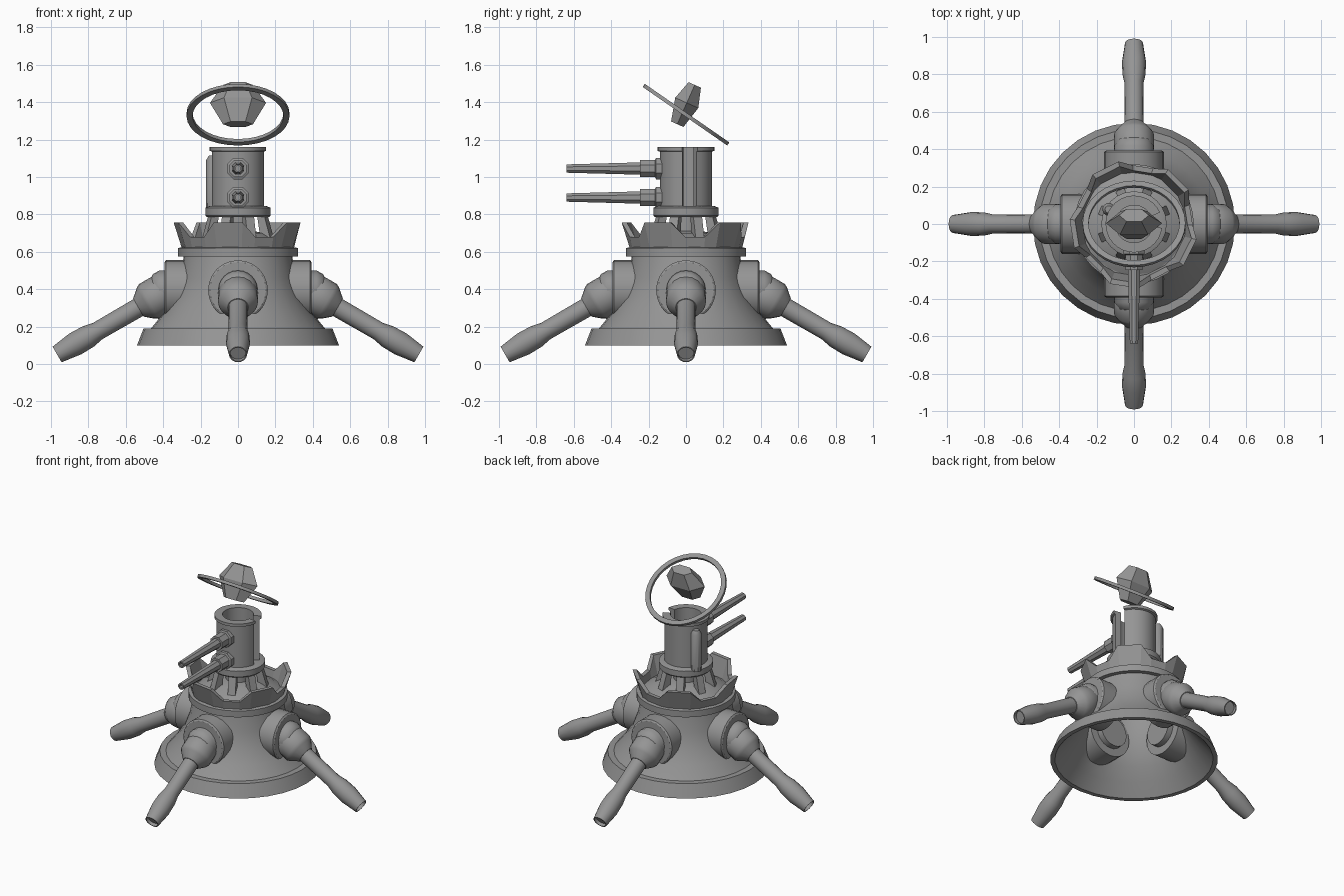
import bpy, bmesh
from math import sin, cos, pi, radians
from mathutils import Matrix, Vector

if "Cube" in bpy.data.objects:
    bpy.data.objects.remove(bpy.data.objects["Cube"], do_unlink=True)

GREY = (0.3, 0.3, 0.3, 1)
mat = bpy.data.materials.new("plain grey")
mat.use_nodes = True
mat.diffuse_color = GREY
bsdf = next(n for n in mat.node_tree.nodes if n.type == 'BSDF_PRINCIPLED')
bsdf.inputs["Base Color"].default_value = GREY


def finish(name, bm, matrix=None, smooth=True):
    bmesh.ops.remove_doubles(bm, verts=bm.verts, dist=1e-5)
    bmesh.ops.recalc_face_normals(bm, faces=bm.faces)
    if matrix:
        bm.transform(matrix)
    mesh = bpy.data.meshes.new(name)
    bm.to_mesh(mesh)
    bm.free()
    mesh.materials.append(mat)
    ob = bpy.data.objects.new(name, mesh)
    bpy.context.collection.objects.link(ob)
    if smooth:
        bpy.ops.object.select_all(action='DESELECT')
        ob.select_set(True)
        bpy.context.view_layer.objects.active = ob
        bpy.ops.object.shade_smooth_by_angle(angle=radians(35))
    return ob


def lathe(name, profile, segs=24, matrix=None, smooth=True, loop=False, arc=None, turn=0):
    """Spin (radius, height) points round z; loop closes the section, arc limits the sweep."""
    bm = bmesh.new()
    start, end = arc or (turn, turn + 360)
    rings = []
    for i in range(segs + 1):
        a = radians(start + (end - start) * i / segs)
        rings.append([bm.verts.new((r * cos(a), r * sin(a), z)) for r, z in profile])
    n = len(profile)
    for r0, r1 in zip(rings, rings[1:]):
        for j in range(n if loop else n - 1):
            k = (j + 1) % n
            bm.faces.new((r0[j], r1[j], r1[k], r0[k]))
    if arc:
        bm.faces.new(rings[0])
        bm.faces.new(rings[-1])
    elif not loop:
        for j in (0, -1):
            if profile[j][0] > 0:
                bm.faces.new([r[j] for r in rings[:-1]])
    return finish(name, bm, matrix, smooth)


def along(origin, direction):
    """Matrix that lays the z axis along a direction from an origin."""
    return Matrix.Translation(origin) @ Vector(direction).to_track_quat('Z', 'Y').to_matrix().to_4x4()


# Hollow flared base with a foot rim and a neck band
lathe("base_hull", [(0.54, 0.10), (0.505, 0.19), (0.465, 0.19), (0.40, 0.27), (0.345, 0.36),
                    (0.31, 0.46), (0.29, 0.575), (0.32, 0.575), (0.32, 0.62), (0.27, 0.63),
                    (0.27, 0.57), (0.285, 0.46), (0.32, 0.35), (0.375, 0.26), (0.44, 0.18),
                    (0.51, 0.10)], 32, loop=True)

# Five-pointed crown, each point with a flat tip
bm = bmesh.new()
cols = []
for spike in range(5):
    for offset, top in ((-26, 0.68), (-13, 0.757), (13, 0.757), (26, 0.68)):
        a = radians(45 + 72 * spike + offset)
        col = []
        for r, z in ((0.295, 0.60), (0.29 + (top - 0.62) * 0.4, top),
                     (0.262 + (top - 0.62) * 0.4, top), (0.27, 0.60)):
            col.append(bm.verts.new((r * cos(a), r * sin(a), z)))
        cols.append(col)
for c0, c1 in zip(cols, cols[1:] + cols[:1]):
    for j in range(4):
        k = (j + 1) % 4
        bm.faces.new((c0[j], c1[j], c1[k], c0[k]))
finish("crown", bm, smooth=False)

# Sloped deck inside the crown and the struts carrying the turret
lathe("deck", [(0.28, 0.60), (0.28, 0.625), (0.15, 0.70), (0.08, 0.71), (0.08, 0.80),
               (0.05, 0.80), (0.05, 0.68), (0.14, 0.67)], loop=True)
for i in range(8):
    bm = bmesh.new()
    sides = [[bm.verts.new((x, y, z)) for x, z in ((0.20, 0.66), (0.16, 0.80), (0.12, 0.80), (0.14, 0.67))]
             for y in (-0.025, 0.025)]
    for s in sides:
        bm.faces.new(s)
    for j in range(4):
        k = (j + 1) % 4
        bm.faces.new((sides[0][j], sides[0][k], sides[1][k], sides[1][j]))
    finish("turret_strut", bm, Matrix.Rotation(pi * (i + 0.5) / 4, 4, 'Z'), False)

# Turret: collar, open slotted drum and a side pod
lathe("turret_collar", [(0.165, 0.785), (0.175, 0.795), (0.175, 0.835), (0.15, 0.845)])
lathe("turret_drum", [(0.14, 0.84), (0.14, 1.135), (0.152, 1.14), (0.152, 1.16),
                      (0.10, 1.16), (0.10, 0.84)], 28, loop=True, arc=(24, 352))
lathe("drum_pod", [(0, 0.83), (0.035, 0.83), (0.035, 1.09), (0.02, 1.115), (0, 1.115)], 10,
      Matrix.Translation((-0.135, 0.078, 0)))

# Twin guns, each a mount with a tapered hollow barrel
for z in (1.045, 0.89):
    place = along((0, 0, z), (0, -1, 0))
    lathe("gun_mount", [(0.062, 0.11), (0.062, 0.16), (0.05, 0.165), (0.05, 0.245)], 8, place, False, turn=22.5)
    lathe("gun_barrel", [(0.036, 0.23), (0.024, 0.64), (0.015, 0.64), (0.015, 0.58), (0, 0.58)], 8,
          place, turn=22.5)

# Four legs: wall socket, shoulder, elbow and tapering foot
for i in range(4):
    spin = Matrix.Rotation(i * pi / 2, 4, 'Z')
    out = spin @ along((0, 0, 0.395), (1, 0, 0))
    lathe("leg_socket", [(0.16, 0.24), (0.16, 0.385), (0.15, 0.392), (0.105, 0.392), (0.105, 0.24)], 24,
          out, loop=True)
    lathe("leg_shoulder", [(0.105, 0.20), (0.105, 0.42), (0.085, 0.455), (0.045, 0.475), (0, 0.48)], 20, out)
    slope = spin @ along((0.42, 0, 0.367), (0.866, 0, -0.5))
    lathe("leg_elbow", [(0, -0.10), (0.07, -0.08), (0.107, -0.02), (0.107, 0.065), (0.095, 0.085),
                        (0.056, 0.13)], 20, slope)
    lathe("leg_foot", [(0.052, 0.10), (0.05, 0.38), (0.062, 0.44), (0.064, 0.52), (0.048, 0.632),
                       (0.042, 0.632), (0.042, 0.61), (0, 0.61)], 16, slope)

# Floating tilted halo and faceted crystal
halo = Matrix.Translation((0, 0, 1.333)) @ Matrix.Rotation(radians(-34.7), 4, 'X')
lathe("halo_ring", [(0.275, -0.01), (0.275, 0.01), (0.243, 0.01), (0.243, -0.01)], 32, halo, loop=True)
gem = (Matrix.Translation((0, 0, 1.387)) @ Matrix.Rotation(radians(-24), 4, 'X')
       @ Matrix.Diagonal((1, 0.52, 1, 1)))
lathe("crystal", [(0.08, -0.115), (0.15, 0.01), (0.08, 0.115)], 6, gem, False)
